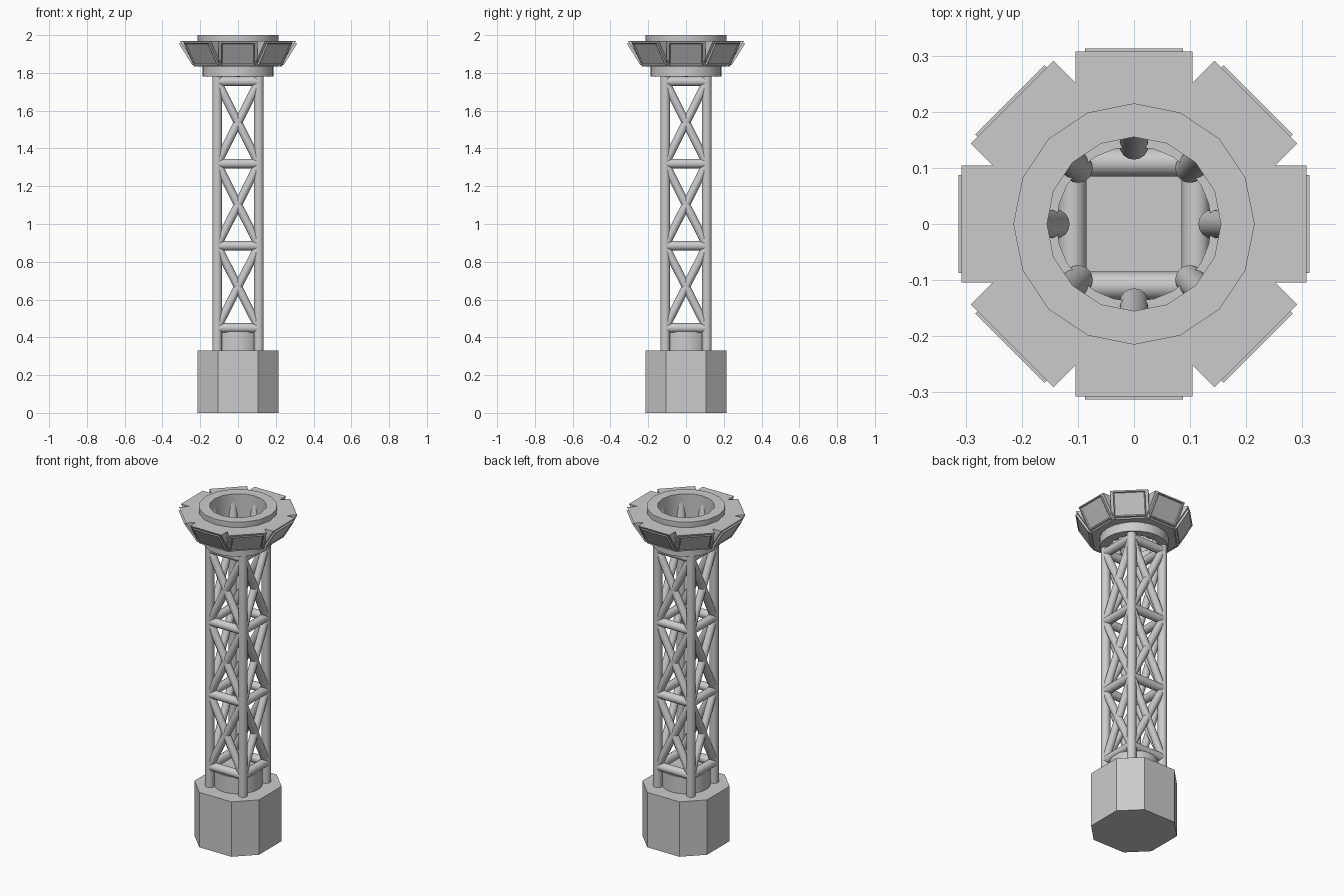
import bpy, bmesh, math
from mathutils import Vector, Matrix

if "Cube" in bpy.data.objects:
    bpy.data.objects.remove(bpy.data.objects["Cube"])


def finish(name, bm, smooth=False):
    bmesh.ops.recalc_face_normals(bm, faces=bm.faces[:])
    me = bpy.data.meshes.new(name)
    bm.to_mesh(me)
    bm.free()
    ob = bpy.data.objects.new(name, me)
    bpy.context.collection.objects.link(ob)
    if smooth:
        bpy.ops.object.select_all(action='DESELECT')
        ob.select_set(True)
        bpy.context.view_layer.objects.active = ob
        bpy.ops.object.shade_smooth_by_angle(angle=math.radians(35))
    return ob


def tube(bm, a, b, r, n=16):
    a, b = Vector(a), Vector(b)
    rot = (b - a).to_track_quat('Z', 'Y').to_matrix().to_4x4()
    bmesh.ops.create_cone(bm, cap_ends=True, segments=n, radius1=r, radius2=r,
                          depth=(b - a).length,
                          matrix=Matrix.Translation((a + b) / 2) @ rot)


def prism(bm, bottom, top):
    lo = [bm.verts.new(p) for p in bottom]
    hi = [bm.verts.new(p) for p in top]
    bm.faces.new(lo[::-1])
    bm.faces.new(hi)
    n = len(lo)
    return [bm.faces.new((lo[i], lo[(i + 1) % n], hi[(i + 1) % n], hi[i])) for i in range(n)]


def lathe(name, profile, n):
    # closed (radius, height) profile swept around z
    bm = bmesh.new()
    rows = []
    for i in range(n):
        t = 2 * math.pi * i / n
        rows.append([bm.verts.new((r * math.cos(t), r * math.sin(t), z)) for r, z in profile])
    m = len(profile)
    for i in range(n):
        p, q = rows[i], rows[(i + 1) % n]
        for k in range(m):
            bm.faces.new((p[k], q[k], q[(k + 1) % m], p[(k + 1) % m]))
    return finish(name, bm, True)


def spin(p, i):
    return Matrix.Rotation(i * math.pi / 4, 3, 'Z') @ Vector(p)


# eight-sided base block
a, b = 0.215, 0.107
outline = [(a, -b), (a, b), (b, a), (-b, a), (-a, b), (-a, -b), (-b, -a), (b, -a)]
bm = bmesh.new()
prism(bm, [(x, y, 0) for x, y in outline], [(x, y, 0.33) for x, y in outline])
finish("base_block", bm)

# round pedestal between the legs
bm = bmesh.new()
tube(bm, (0, 0, 0.32), (0, 0, 0.43), 0.135, 24)
finish("pedestal", bm, True)

# four legs
C = 0.11
corners = [(C, C), (-C, C), (-C, -C), (C, -C)]
bm = bmesh.new()
for x, y in corners:
    tube(bm, (x, y, 0.32), (x, y, 1.79), 0.026)
finish("legs", bm, True)

# horizontal rails and crossed braces on each side
levels = [0.45, 0.885, 1.32, 1.755]
rails, braces = bmesh.new(), bmesh.new()
for i in range(4):
    p, q = corners[i], corners[(i + 1) % 4]
    for z in levels:
        tube(rails, (*p, z), (*q, z), 0.025)
    for z0, z1 in zip(levels, levels[1:]):
        tube(braces, (*p, z0), (*q, z1), 0.022)
        tube(braces, (*q, z0), (*p, z1), 0.022)
finish("rails", rails, True)
finish("cross_braces", braces, True)

# collar and head ring
lathe("collar", [(0.138, 1.78), (0.188, 1.78), (0.188, 1.835), (0.138, 1.835)], 24)
lathe("head_ring", [(0.155, 1.83), (0.188, 1.83), (0.215, 1.96), (0.215, 2.0), (0.155, 2.0)], 16)

# eight leaning struts inside the head
bm = bmesh.new()
for i in range(8):
    tube(bm, spin((0.14, 0, 1.785), i), spin((0.185, 0, 1.965), i), 0.026)
finish("head_struts", bm, True)

# eight sloped petals, each with a framed plate
petals, plates = bmesh.new(), bmesh.new()
zl, zh, rl, rh, w = 1.835, 1.968, 0.224, 0.307, 0.104
slope = (rh - rl) / (zh - zl)


def face_r(z, out):
    return rl + slope * (z - zl) + out


for i in range(8):
    quad = lambda r0, r1, hw, z: [spin(p, i) for p in
                                  ((r0, -hw, z), (r1, -hw, z), (r1, hw, z), (r0, hw, z))]
    prism(petals, quad(0.17, rl, w, zl), quad(0.17, rh, w, zh))
    z0, z1 = 1.842, 1.955
    sides = prism(plates,
                  quad(face_r(z0, -0.005), face_r(z0, 0.014), 0.087, z0),
                  quad(face_r(z1, -0.005), face_r(z1, 0.014), 0.087, z1))
    plates.normal_update()
    bmesh.ops.inset_region(plates, faces=[sides[1]], thickness=0.008, depth=-0.004)
finish("petals", petals)
finish("petal_plates", plates)
